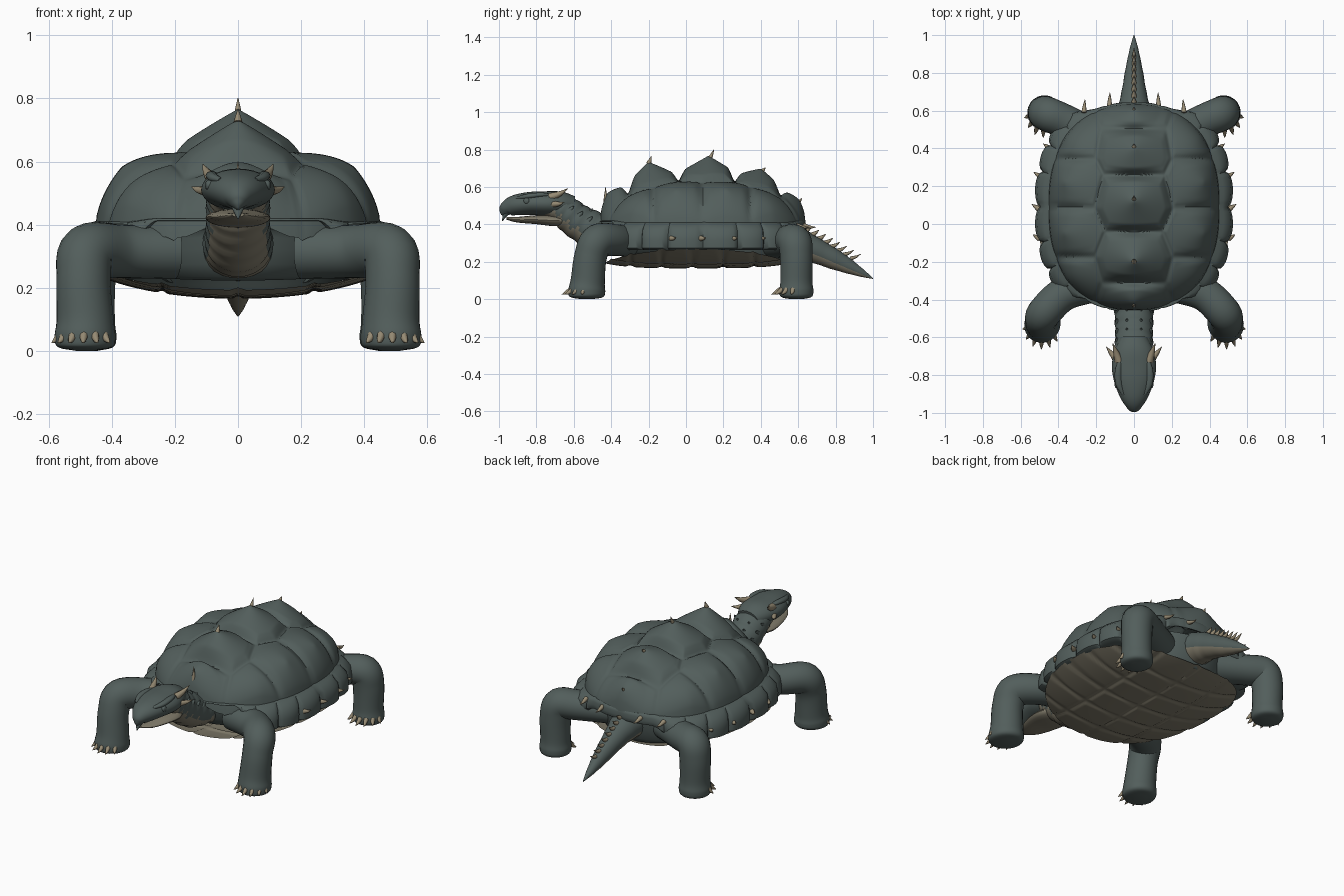
import bpy, bmesh, math
from mathutils import Vector

if "Cube" in bpy.data.objects:
    bpy.data.objects.remove(bpy.data.objects["Cube"])


def material(name, rgb):
    m = bpy.data.materials.new(name)
    m.use_nodes = True
    m.diffuse_color = (*rgb, 1)
    m.node_tree.nodes["Principled BSDF"].inputs["Base Color"].default_value = (*rgb, 1)
    return m


SKIN = material("slate green", (0.085, 0.112, 0.106))
TAN = material("belly tan", (0.22, 0.2, 0.147))
HORN = material("horn", (0.31, 0.26, 0.175))
parts = []


def finish(name, bm, mats):
    bmesh.ops.recalc_face_normals(bm, faces=bm.faces)
    mesh = bpy.data.meshes.new(name)
    bm.to_mesh(mesh)
    bm.free()
    for m in mats:
        mesh.materials.append(m)
    ob = bpy.data.objects.new(name, mesh)
    bpy.context.collection.objects.link(ob)
    parts.append(ob)
    return ob


def bridge(bm, loops):
    for p, q in zip(loops, loops[1:]):
        n = len(p)
        for i in range(n):
            j = (i + 1) % n
            bm.faces.new((p[i], p[j], q[j], q[i]))


def tube(name, pts, mat, steps=6, sides=20, under=None, ripple=0):
    """Smooth sweep through (x, y, z, half width, half depth) points."""
    P = [Vector(p) for p in pts]
    P = [2 * P[0] - P[1]] + P + [2 * P[-1] - P[-2]]
    path = []
    for i in range(1, len(P) - 2):
        a, b, c, d = P[i - 1:i + 3]
        for k in range(steps):
            t = k / steps
            path.append(0.5 * (2 * b + (c - a) * t + (2 * a - 5 * b + 4 * c - d) * t * t
                               + (3 * b - a - 3 * c + d) * t ** 3))
    path.append(P[-2])
    bm = bmesh.new()
    loops, u = [], None
    for i, p in enumerate(path):
        t = (path[min(i + 1, len(path) - 1)].xyz - path[max(i - 1, 0)].xyz).normalized()
        if u is None:
            u = Vector((1, 0, 0)) if abs(t.z) > 0.9 else t.cross(Vector((0, 0, 1)))
        u = (u - t * u.dot(t)).normalized()
        v = t.cross(u)
        k = 1 + ripple * math.sin(i * 1.6)
        ring = []
        for s in range(sides):
            w = math.tau * s / sides
            ring.append(bm.verts.new(p.xyz + u * max(p[3], .001) * k * math.cos(w)
                                     + v * max(p[4], .001) * k * math.sin(w)))
        loops.append(ring)
    bridge(bm, loops)
    bm.faces.new(loops[0])
    bm.faces.new(loops[-1])
    ob = finish(name, bm, [mat, under] if under else [mat])
    if under:
        for f in ob.data.polygons:
            f.material_index = int(f.normal.z < -0.35)


def spike(name, base, tip, r, mat=HORN):
    b, t = Vector(base), Vector(tip)
    m = b.lerp(t, 0.55) - Vector((0, 0, 0.06 * (t - b).length))
    tube(name, [(*b, r, r), (*m, r * .6, r * .6), (*t, .001, .001)], mat, 3, 8)


def outline(t, a, b, cy, n=2.35):
    c, s = math.cos(t), math.sin(t)
    return (a * math.copysign(abs(c) ** (2 / n), c),
            cy + b * math.copysign(abs(s) ** (2 / n), s))


def disc(name, a, b, cy, height, mat, rings=70, segs=220):
    bm = bmesh.new()
    loops = []
    for k in range(1, rings + 1):
        r, ring = k / rings, []
        for i in range(segs):
            x, y = outline(math.tau * i / segs, a * r, b * r, 0)
            ring.append(bm.verts.new((x, y + cy, height(x, y + cy, r))))
        loops.append(ring)
    bridge(bm, loops)
    hub = bm.verts.new((0, cy, height(0, cy, 0)))
    for i in range(segs):
        bm.faces.new((hub, loops[0][i], loops[0][(i + 1) % segs]))
    finish(name, bm, [mat])


def scutes(x, y, seeds):
    """Distance to the nearest plate centre, its index, and the gap to the next plate."""
    d = sorted((math.hypot(x - s[0], y - s[1]), i) for i, s in enumerate(seeds))
    return d[0][0], d[0][1], d[1][0] - d[0][0]


def ease(t):
    t = max(0, min(1, t))
    return t * t * (3 - 2 * t)


# Domed shell with peaked plates: (x, y, peak height, peak radius)
plates = [(0, -.42, .085, .17), (0, -.2, .115, .2), (0, .12, .12, .23), (0, .4, .085, .2), (0, .61, .06, .14)]
for s in (-1, 1):
    plates += [(s * .37, y, .045, .18) for y in (-.3, -.05, .22, .47)]


def shell_height(x, y, r):
    d, i, gap = scutes(x, y, plates)
    z = .36 + .287 * math.sqrt(max(0, 1 - r ** 2.6))
    peak = plates[i][2] * max(0, 1 - d / plates[i][3]) ** 1.1
    return z + peak * ease(gap / .09 + .1) - .011 * (1 - ease(gap / .04))


disc("shell_dome", .455, .55, .09, shell_height, SKIN)

# Plated belly, a shallow bowl reaching the rim
belly_plates = [(x, -.38 + .165 * k) for x in (-.36, -.12, .12, .36) for k in range(6)]


def belly_height(x, y, r):
    groove = 1 - ease(scutes(x, y, belly_plates)[2] / .04)
    return .165 + .07 * (x / .5) ** 2 + .028 * r ** 4 + .008 * groove


disc("belly_plate", .512, .5, .06, belly_height, TAN)

# Scalloped rim of edge plates, shallow at the neck and tail
bm = bmesh.new()
profile = [(-.8, .42), (.3, .405), (.85, .37), (1, .32), (.97, .275), (.6, .262), (-.8, .275)]
rings, SEG = [], 288
for o, z in profile:
    ring = []
    for i in range(SEG):
        t = math.tau * i / SEG
        front = math.sin(t) < 0
        side = ease((abs(math.cos(t)) - (.5 if front else .35)) / (.25 if front else .35))
        end = .05 if front else .4
        lobe = .6 + .4 * abs(math.sin(12 * t)) ** .4
        w = o * (.01 + .062 * side) * lobe
        x, y = outline(t, .455 + w, .545 + w, .09)
        ring.append(bm.verts.new((x, y, .42 - (.42 - z) * (end + (1 - end) * side))))
    rings.append(ring)
bridge(bm, rings)
finish("shell_rim", bm, [SKIN])

# Body inside the shell
tube("body", [(0, .06, .24, .3, .36), (0, .06, .265, .4, .46), (0, .07, .32, .42, .5),
              (0, .08, .41, .4, .51)], SKIN, 4, 48)

# Neck, head and jaw
tube("neck", [(0, -.33, .33, .12, .1), (0, -.45, .35, .105, .105), (0, -.57, .41, .1, .095),
              (0, -.66, .475, .1, .085), (0, -.74, .5, .09, .06)], SKIN, 8, 28, TAN, .025)
tube("head", [(0, -.6, .5, .07, .05), (0, -.67, .51, .103, .065), (0, -.75, .511, .117, .066),
              (0, -.83, .512, .106, .062), (0, -.91, .503, .077, .055), (0, -.955, .485, .048, .044),
              (0, -.973, .465, .025, .028), (0, -.982, .448, .004, .008)], SKIN, 6, 28)
tube("lower_jaw", [(0, -.62, .42, .06, .025), (0, -.7, .42, .1, .03), (0, -.8, .425, .095, .024),
                   (0, -.9, .425, .062, .015), (0, -.96, .432, .02, .007)], TAN, 5, 20)
tube("beak_tip", [(0, -.95, .47, .025, .018), (0, -.968, .45, .018, .012), (0, -.982, .418, .002, .002)], SKIN, 4, 12)

# Tail with a ridge of spikes
tube("tail", [(0, .45, .33, .12, .1), (0, .58, .3, .095, .09), (0, .68, .265, .07, .07),
              (0, .82, .2, .045, .05), (0, .93, .145, .022, .024), (0, 1.0, .11, .002, .002)],
     SKIN, 6, 20, TAN, .015)
for k in range(8):
    y = .62 + .037 * k
    z = .385 - .53 * (y - .6)
    spike("tail_spike", (0, y, z - .02), (0, y + .055, z + .018 - .002 * k), .02 - .0012 * k)

# Spikes on the shell peaks
for y, z, lean, rise in ((-.43, .5, 0, .1), (-.2, .725, .015, .04), (.12, .74, .03, .062),
                         (.4, .68, .025, .025), (.59, .51, .03, .03)):
    spike("shell_spike", (0, y, z), (0, y + lean, z + rise), .014)

# Everything that comes in left and right pairs
LEGS = {
    "front_leg": [(.2, -.32, .312, .09, .085), (.37, -.37, .315, .09, .085), (.475, -.47, .313, .09, .09),
                  (.49, -.51, .23, .085, .088), (.485, -.525, .1, .09, .092),
                  (.485, -.53, .045, .095, .1), (.485, -.53, .012, .085, .09), (.485, -.53, 0, .03, .03)],
    "rear_leg": [(.2, .45, .3, .1, .085), (.36, .54, .31, .09, .085), (.455, .58, .308, .092, .088),
                 (.475, .59, .23, .088, .088), (.475, .59, .1, .086, .085),
                 (.475, .59, .045, .092, .09), (.475, .59, .012, .082, .08), (.475, .59, 0, .03, .03)],
}
for s in (-1, 1):
    tag = "left_" if s > 0 else "right_"
    for leg, pts in LEGS.items():
        tube(tag + leg, [(s * p[0], *p[1:]) for p in pts], SKIN, 6, 24)
        fx, fy = pts[-1][:2]
        for k in range(6):
            a = math.radians(-12 - 25 * k)
            c, d = math.cos(a), math.sin(a)
            spike(tag + leg + "_claw", (s * (fx + .08 * c), fy + .085 * d, .052),
                  (s * (fx + .108 * c), fy + .135 * d, .025), .015)
    # Horns, brows and eyes
    spike(tag + "horn", (s * .08, -.725, .545), (s * .112, -.632, .592), .023)
    spike(tag + "cheek_horn", (s * .1, -.71, .508), (s * .147, -.65, .52), .018)
    tube(tag + "brow", [(s * .055, -.905, .54, .008, .008), (s * .08, -.845, .55, .018, .014),
                        (s * .082, -.77, .558, .018, .012), (s * .07, -.71, .555, .005, .005)], SKIN, 4, 12)
    tube(tag + "eye", [(s * .07, -.85, .525, .02, .02), (s * .098, -.852, .525, .015, .015),
                       (s * .104, -.853, .525, .002, .002)], SKIN, 4, 12)
    # Small knobs on the neck
    for k in range(4):
        y = -.47 - .05 * k
        for x, z in ((.035, .452 + .026 * k), (.085, .408 + .028 * k)):
            spike(tag + "neck_knob", (s * x, y, z - .015), (s * x * 1.1, y + .02, z + .008), .014, SKIN)
    # Spikes around the shell rim
    for x, y in ((.5, -.08), (.505, .08), (.495, .25), (.445, .4)):
        spike(tag + "rim_spike", (s * x, y, .325), (s * (x + .036), y + .025, .33), .015)
    for x, y in ((.13, .625), (.265, .59)):
        spike(tag + "rear_rim_spike", (s * x, y, .395), (s * x * .98, y + .07, .385), .014)

bpy.ops.object.select_all(action="DESELECT")
for ob in parts:
    ob.select_set(True)
bpy.context.view_layer.objects.active = parts[0]
bpy.ops.object.shade_smooth_by_angle(angle=math.radians(45))
